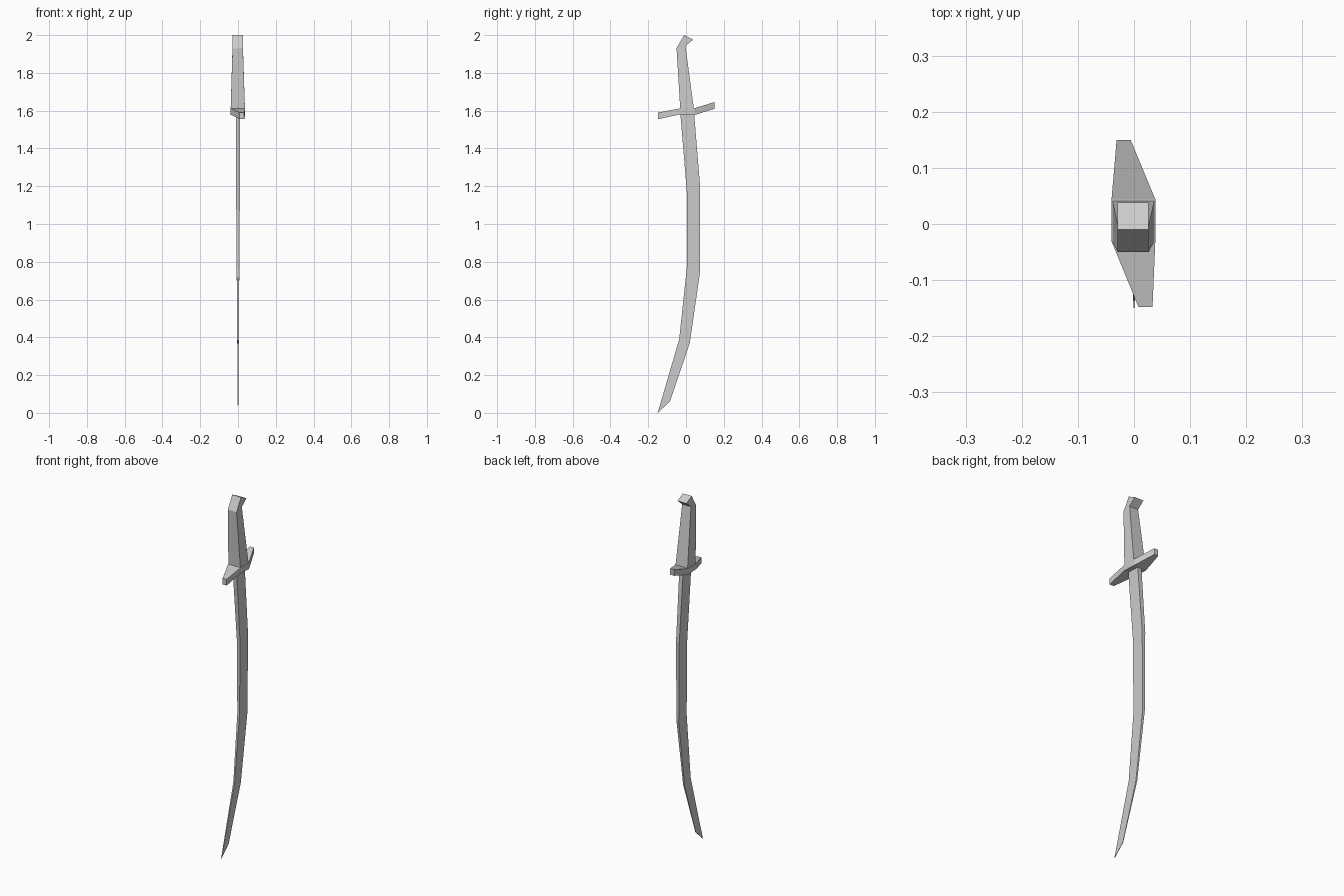
import bpy

if "Cube" in bpy.data.objects:
    bpy.data.objects.remove(bpy.data.objects["Cube"])


def loft(name, rings):
    """Skin four-sided rings into a closed, flat-faced solid."""
    verts = [p for ring in rings for p in ring]
    faces = [(0, 1, 2, 3), tuple(range(len(verts) - 4, len(verts)))[::-1]]
    for r in range(len(rings) - 1):
        a, b = r * 4, r * 4 + 4
        for i in range(4):
            j = (i + 1) % 4
            faces.append((a + j, a + i, b + i, b + j))
    mesh = bpy.data.meshes.new(name)
    mesh.from_pydata(verts, [], faces)
    mesh.update()
    obj = bpy.data.objects.new(name, mesh)
    bpy.context.collection.objects.link(obj)
    # consistent outward normals
    import bmesh
    bm = bmesh.new()
    bm.from_mesh(mesh)
    bmesh.ops.recalc_face_normals(bm, faces=bm.faces)
    bm.to_mesh(mesh)
    bm.free()
    return obj


def upright_ring(front, back, x0, x1):
    """Cross-section from front and back (y, z) profile points."""
    (yf, zf), (yb, zb) = front, back
    return [(x0, yf, zf), (x1, yf, zf), (x1, yb, zb), (x0, yb, zb)]


# Curved blade, tapering to the tip: front point, back point, half thickness
blade = [((-0.15, 0.0), (-0.085, 0.06), 0.001),
         ((-0.036, 0.39), (0.02, 0.37), 0.004),
         ((0.004, 0.765), (0.075, 0.75), 0.007),
         ((0.004, 1.175), (0.075, 1.195), 0.010),
         ((-0.03, 1.585), (0.043, 1.585), 0.012)]
loft("blade", [upright_ring(f, b, -t, t) for f, b, t in blade])

# Grip with kinked pommel
grip = [((-0.03, 1.60), (0.043, 1.60), -0.039, 0.037),
        ((-0.05, 1.93), (-0.003, 1.942), -0.029, 0.026),
        ((-0.01, 2.0), (0.038, 1.976), -0.029, 0.026)]
loft("grip", [upright_ring(*s) for s in grip])

# Cross guard with offset arms: y, bottom z, top z, x range
guard = [(-0.148, 1.555, 1.59, 0.008, 0.033),
         (-0.031, 1.58, 1.612, -0.04, 0.038),
         (0.044, 1.577, 1.613, -0.04, 0.038),
         (0.15, 1.61, 1.645, -0.031, -0.006)]
loft("cross_guard", [[(x0, y, z0), (x1, y, z0), (x1, y, z1), (x0, y, z1)]
                     for y, z0, z1, x0, x1 in guard])
